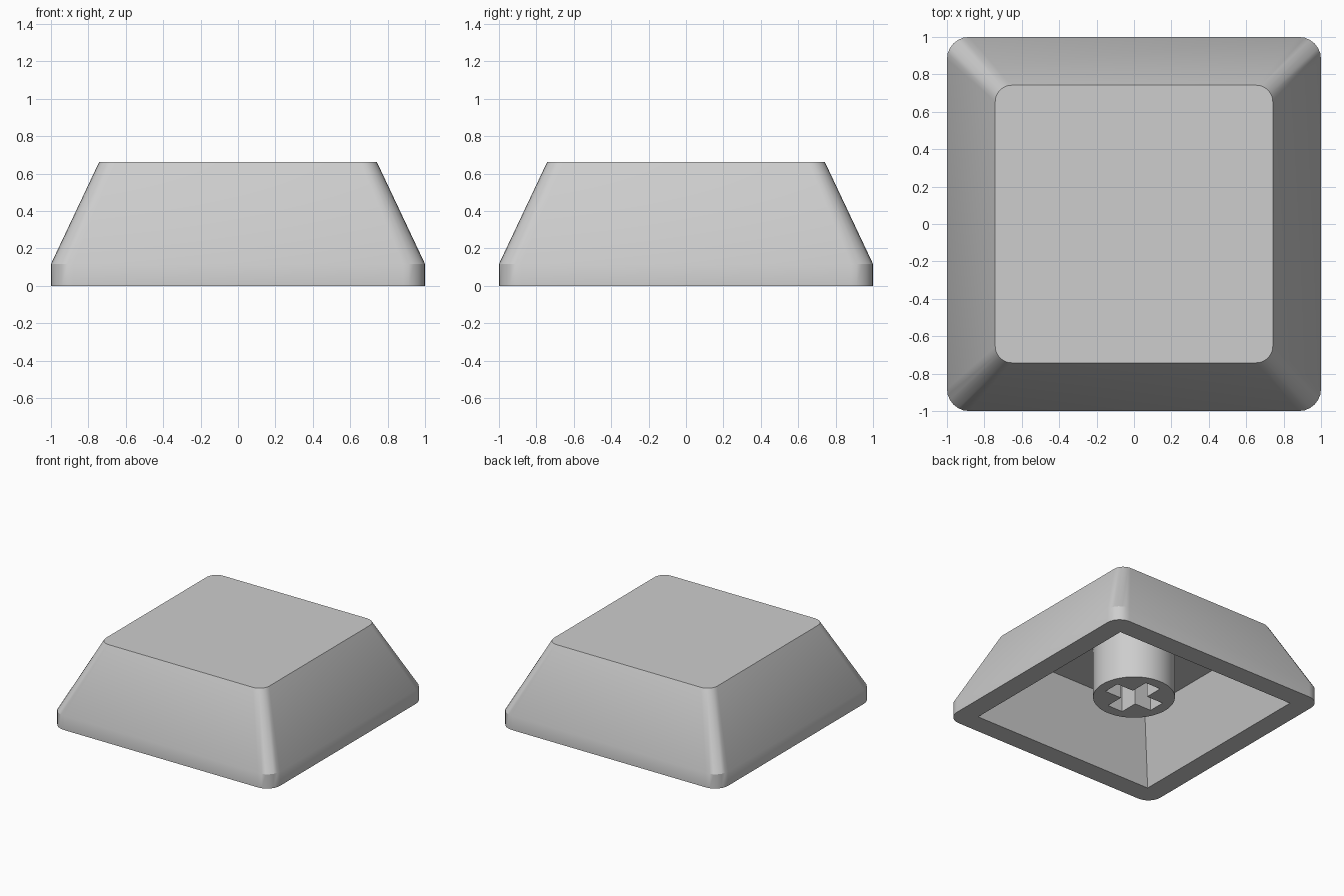
import bpy
import bmesh
import math

cube = bpy.data.objects.get("Cube")
if cube:
    bpy.data.objects.remove(cube, do_unlink=True)

HEIGHT = 0.663      # overall height
LIP = 0.117         # top of the vertical skirt
TOP = 0.742         # half width of the top face
RADIUS = 0.118      # corner radius at the base
OPENING = 0.833     # half width of the cavity mouth
INNER_TOP = 0.66    # half width of the cavity ceiling
CEILING = 0.532     # height of the cavity ceiling

grey = bpy.data.materials.new("light grey plastic")
grey.use_nodes = True
grey.diffuse_color = (0.61, 0.61, 0.61, 1)
grey.node_tree.nodes["Principled BSDF"].inputs["Base Color"].default_value = (0.61, 0.61, 0.61, 1)


def rounded_square(half, radius, steps=6):
    points = []
    for quarter in range(4):
        middle = math.radians(45 + 90 * quarter)
        cx = math.copysign(half - radius, math.cos(middle))
        cy = math.copysign(half - radius, math.sin(middle))
        for i in range(steps + 1):
            a = math.pi / 2 * (quarter + i / steps)
            points.append((cx + radius * math.cos(a), cy + radius * math.sin(a)))
    return points


def square(half):
    return [(half, half), (-half, half), (-half, -half), (half, -half)]


def circle(radius, count=64):
    return [(radius * math.cos(math.tau * i / count), radius * math.sin(math.tau * i / count))
            for i in range(count)]


def cross(length, width):
    arm = [(length, -width), (length, width), (width, width)]
    points = []
    for _ in range(4):
        points += arm
        arm = [(-y, x) for x, y in arm]
    return points


def ring(bm, points, z):
    return [bm.verts.new((x, y, z)) for x, y in points]


def loop_pairs(verts):
    return zip(verts, verts[1:] + verts[:1])


def bridge(bm, lower, upper):
    for (a, b), (c, d) in zip(loop_pairs(lower), loop_pairs(upper)):
        bm.faces.new((a, b, d, c))


def fill_between(bm, outer, inner):
    edges = [bm.edges.get(pair) for loop in (outer, inner) for pair in loop_pairs(loop)]
    bmesh.ops.triangle_fill(bm, edges=edges, use_beauty=True)


def finish(bm, name):
    bmesh.ops.recalc_face_normals(bm, faces=bm.faces)
    mesh = bpy.data.meshes.new(name)
    bm.to_mesh(mesh)
    bm.free()
    mesh.materials.append(grey)
    obj = bpy.data.objects.new(name, mesh)
    bpy.context.collection.objects.link(obj)
    bpy.ops.object.select_all(action="DESELECT")
    obj.select_set(True)
    bpy.context.view_layer.objects.active = obj
    bpy.ops.object.shade_smooth_by_angle(angle=math.radians(30))


# Hollow cap: skirt, sloping sides, flat top and tapered cavity
bm = bmesh.new()
base = ring(bm, rounded_square(1, RADIUS), 0)
lip = ring(bm, rounded_square(1, RADIUS), LIP)
top = ring(bm, rounded_square(TOP, RADIUS * TOP), HEIGHT)
opening = ring(bm, square(OPENING), 0)
ceiling = ring(bm, square(INNER_TOP), CEILING)
bridge(bm, base, lip)
bridge(bm, lip, top)
bridge(bm, opening, ceiling)
bm.faces.new(top)
bm.faces.new(ceiling)
fill_between(bm, base, opening)
finish(bm, "key_cap_shell")

# Round stem under the cap with a cross-shaped socket
bm = bmesh.new()
ends = []
for z in (0.111, CEILING + 0.005):
    ends.append((ring(bm, circle(0.308), z), ring(bm, cross(0.222, 0.07), z)))
for lower, upper in zip(*ends):
    bridge(bm, lower, upper)
for outer, inner in ends:
    fill_between(bm, outer, inner)
finish(bm, "socket_stem")
